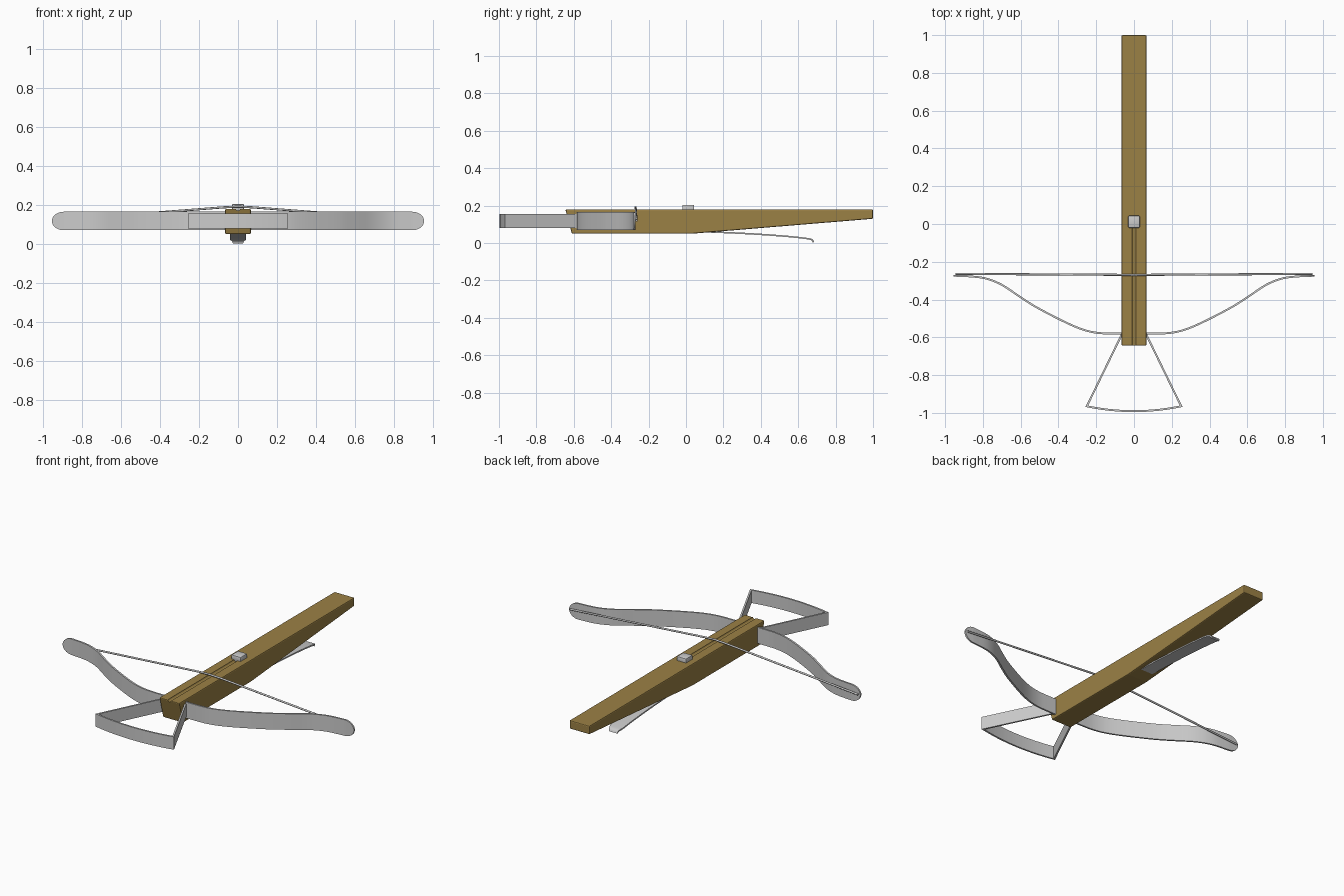
import bpy, bmesh, math
from mathutils import Vector

if "Cube" in bpy.data.objects:
    bpy.data.objects.remove(bpy.data.objects["Cube"])

wood = bpy.data.materials.new("wood")
wood.diffuse_color = (0.33, 0.22, 0.06, 1)
wood.use_nodes = True
wood.node_tree.nodes["Principled BSDF"].inputs["Base Color"].default_value = wood.diffuse_color


def finish(name, bm, mat=None, smooth=True):
    bmesh.ops.recalc_face_normals(bm, faces=bm.faces)
    me = bpy.data.meshes.new(name)
    bm.to_mesh(me)
    bm.free()
    ob = bpy.data.objects.new(name, me)
    bpy.context.collection.objects.link(ob)
    if mat:
        me.materials.append(mat)
    bpy.ops.object.select_all(action='DESELECT')
    bpy.context.view_layer.objects.active = ob
    ob.select_set(True)
    if smooth:
        bpy.ops.object.shade_smooth_by_angle(angle=math.radians(35))
    return ob


def spline(pts, n=5):
    """Catmull-Rom through 2D points."""
    p = [Vector(q) for q in pts]
    p = [2 * p[0] - p[1]] + p + [2 * p[-1] - p[-2]]
    out = []
    for i in range(1, len(p) - 2):
        a, b, c, d = p[i - 1:i + 3]
        for k in range(n):
            t = k / n
            out.append(0.5 * (2 * b + (c - a) * t + (2 * a - 5 * b + 4 * c - d) * t * t
                              + (3 * b - a - 3 * c + d) * t ** 3))
    return out + [p[-2]]


def mirror_path(pts):
    """Half path starting at x = 0, extended to both sides."""
    return [Vector((-p[0], p[1])) for p in reversed(pts[1:])] + [Vector(p) for p in pts]


def strap(name, path, half, thick, place):
    """Flat band along a 2D path; half(p) gives half width, place maps to 3D."""
    bm = bmesh.new()
    rings = []
    for i, p in enumerate(path):
        d0 = (p - path[i - 1]).normalized() if i else None
        d1 = (path[i + 1] - p).normalized() if i < len(path) - 1 else None
        d = ((d0 or d1) + (d1 or d0)).normalized()
        n = Vector((-d.y, d.x))
        off = n * thick / 2 / max(0.4, d.dot(d0 or d1))
        h = half(p)
        rings.append([bm.verts.new(place(p.x + s * off.x, p.y + s * off.y, k * h))
                      for s, k in ((1, 1), (1, -1), (-1, -1), (-1, 1))])
    for a, b in zip(rings, rings[1:]):
        for k in range(4):
            bm.faces.new((a[k], a[(k + 1) % 4], b[(k + 1) % 4], b[k]))
    bm.faces.new(rings[0])
    bm.faces.new(rings[-1])
    return finish(name, bm)


def flat(a, b, h):
    return (a, b, 0.1175 + h)


# wooden stock: side profile extruded across x
bm = bmesh.new()
profile = [(-0.645, 0.18), (-0.61, 0.05), (0.03, 0.05), (1.0, 0.13), (1.0, 0.18)]
face = bm.faces.new([bm.verts.new((-0.066, y, z)) for y, z in profile])
ext = bmesh.ops.extrude_face_region(bm, geom=[face])
bmesh.ops.translate(bm, vec=(0.132, 0, 0),
                    verts=[v for v in ext["geom"] if isinstance(v, bmesh.types.BMVert)])
stock = finish("stock", bm, wood, smooth=False)
bev = stock.modifiers.new("bevel", 'BEVEL')
bev.width, bev.segments = 0.006, 2

# bolt groove cut into the top of the stock
bpy.ops.mesh.primitive_cylinder_add(vertices=16, radius=0.012, depth=0.75,
                                    location=(0, -0.355, 0.182), rotation=(math.pi / 2, 0, 0))
cutter = bpy.context.object
cutter.name = "groove_cutter"
cutter.hide_render = True
cutter.hide_set(True)
cutter.display_type = 'WIRE'
cut = stock.modifiers.new("groove", 'BOOLEAN')
cut.object, cut.operation, cut.solver = cutter, 'DIFFERENCE', 'EXACT'

# recurved bow with rounded tips
TIP, ROUND = 0.956, 0.06
limb = spline([(0, -0.58), (0.1, -0.58), (0.21, -0.574), (0.32, -0.54), (0.5, -0.45), (0.6, -0.388),
               (0.7, -0.322), (0.79, -0.287), (TIP - ROUND, -0.275)])
limb += [Vector((TIP - ROUND * (1 - math.sin(a)), -0.275 + 0.001 * math.sin(a)))
         for a in [math.radians(9 * k) for k in range(1, 11)]]


def bow_half(p):
    t = max(0, (abs(p.x) - TIP + ROUND) / ROUND)
    return max(0.003, 0.0475 * math.sqrt(max(0, 1 - t * t)))


strap("bow", mirror_path(limb), bow_half, 0.01, flat)

# foot stirrup
arc = [(0.25 * k / 6, -0.991 + 0.026 * (k / 6) ** 2) for k in range(7)]
strap("stirrup", mirror_path(arc + [(0.055, -0.565)]), lambda p: 0.038, 0.01, flat)

# trigger lever under the stock
lever = spline([(0.06, 0.062), (0.25, 0.0545), (0.42, 0.045), (0.56, 0.034),
                (0.64, 0.025), (0.672, 0.018), (0.682, 0.004)])
strap("trigger_lever", lever,
      lambda p: 0.04 - 0.014 * max(0, (p.x - 0.64) / 0.042) ** 2, 0.008,
      lambda a, b, h: (h, a, b))

# release nut on top
bm = bmesh.new()
bmesh.ops.create_cube(bm, size=1)
bmesh.ops.scale(bm, vec=(0.062, 0.064, 0.035), verts=bm.verts)
bmesh.ops.translate(bm, vec=(0, 0.012, 0.187), verts=bm.verts)
bmesh.ops.bevel(bm, geom=bm.edges[:], offset=0.006, segments=2, affect='EDGES', profile=0.5)
finish("release_nut", bm)

# bow string
cu = bpy.data.curves.new("bow_string", 'CURVE')
cu.dimensions = '3D'
cu.bevel_depth, cu.bevel_resolution, cu.use_fill_caps = 0.0055, 2, True
sp = cu.splines.new('POLY')
pts = [(-0.945, -0.264, 0.12), (-0.07, -0.269, 0.188), (0, -0.27, 0.191),
       (0.07, -0.269, 0.188), (0.945, -0.264, 0.12)]
sp.points.add(len(pts) - 1)
for q, c in zip(sp.points, pts):
    q.co = (*c, 1)
bpy.context.collection.objects.link(bpy.data.objects.new("bow_string", cu))
